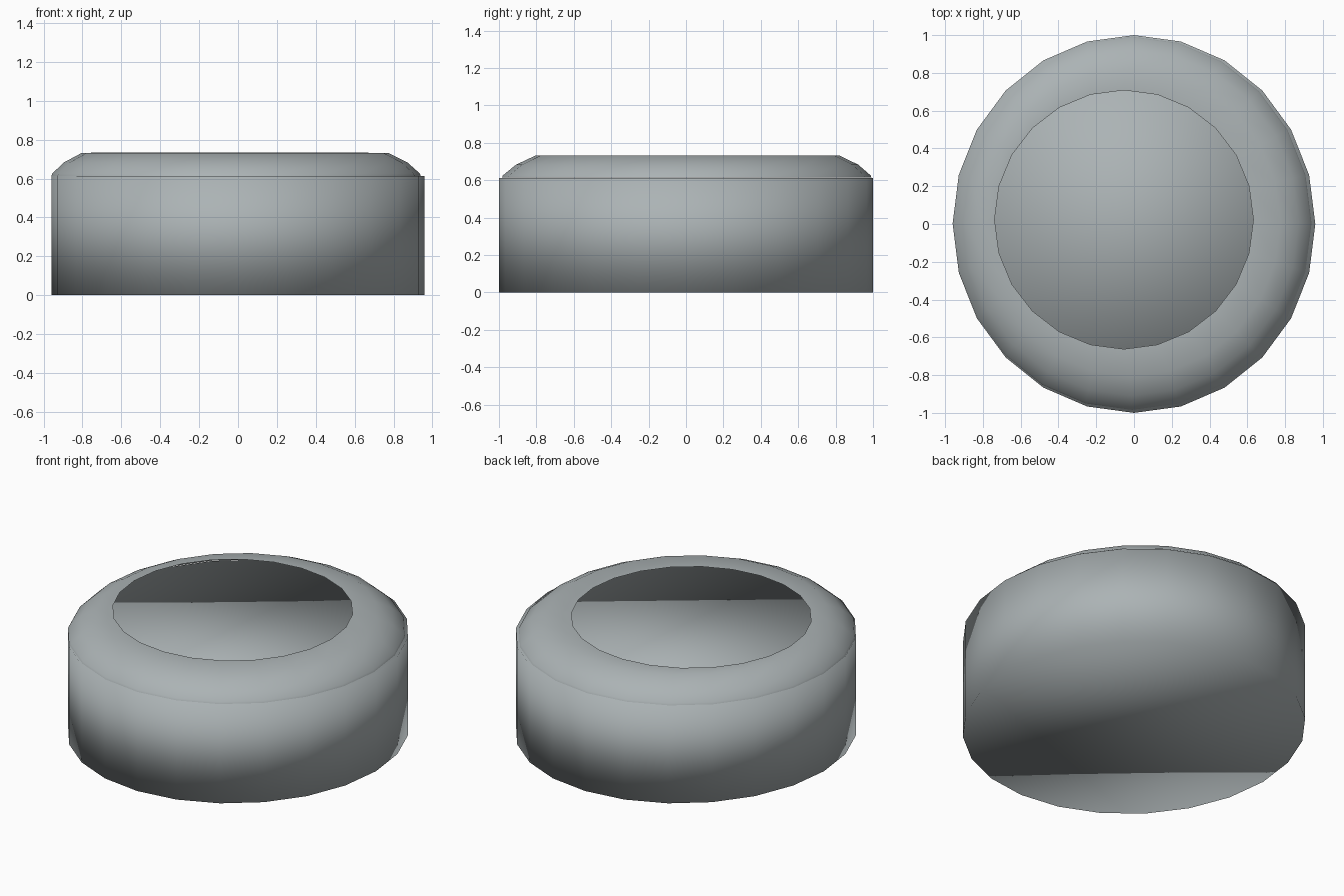
import bpy, bmesh, math

if "Cube" in bpy.data.objects:
    bpy.data.objects.remove(bpy.data.objects["Cube"])

SIDES = 24
grey = bpy.data.materials.new("cool_grey")
grey.diffuse_color = (0.41, 0.45, 0.46, 1)
grey.use_nodes = True
grey.node_tree.nodes["Principled BSDF"].inputs["Base Color"].default_value = grey.diffuse_color


def lathe(name, profile, capped=False):
    """Loft 24-sided elliptical rings (rx, ry, z, cx, cy) from bottom to top."""
    bm = bmesh.new()
    rings = []
    for rx, ry, z, cx, cy in profile:
        rings.append([bm.verts.new((cx + rx * math.cos(2 * math.pi * i / SIDES),
                                    cy + ry * math.sin(2 * math.pi * i / SIDES), z))
                      for i in range(SIDES)])
    for a, b in zip(rings, rings[1:]):
        for i in range(SIDES):
            j = (i + 1) % SIDES
            bm.faces.new((a[i], a[j], b[j], b[i]))
    if capped:
        bm.faces.new(rings[0][::-1])
        bm.faces.new(rings[-1])
    mesh = bpy.data.meshes.new(name)
    bm.to_mesh(mesh)
    bm.free()
    mesh.shade_smooth()
    mesh.materials.append(grey)
    ob = bpy.data.objects.new(name, mesh)
    bpy.context.collection.objects.link(ob)
    return ob


# Closed drum with softly shaded rims; its top is the floor of the recess
lathe("body", [(0.96, 1.0, 0, 0, 0), (0.96, 1.0, 0.612, 0, 0)], capped=True)

# Thin rounded shoulder shell with a round opening, slightly off-centre
lathe("shoulder_ring", [(0.95, 0.988, 0.614, -0.01, 0.004),
                        (0.945, 0.983, 0.626, -0.01, 0.004),
                        (0.883, 0.915, 0.683, -0.012, 0.006),
                        (0.79, 0.815, 0.731, -0.015, 0.008),
                        (0.685, 0.685, 0.733, -0.053, 0.023)])
